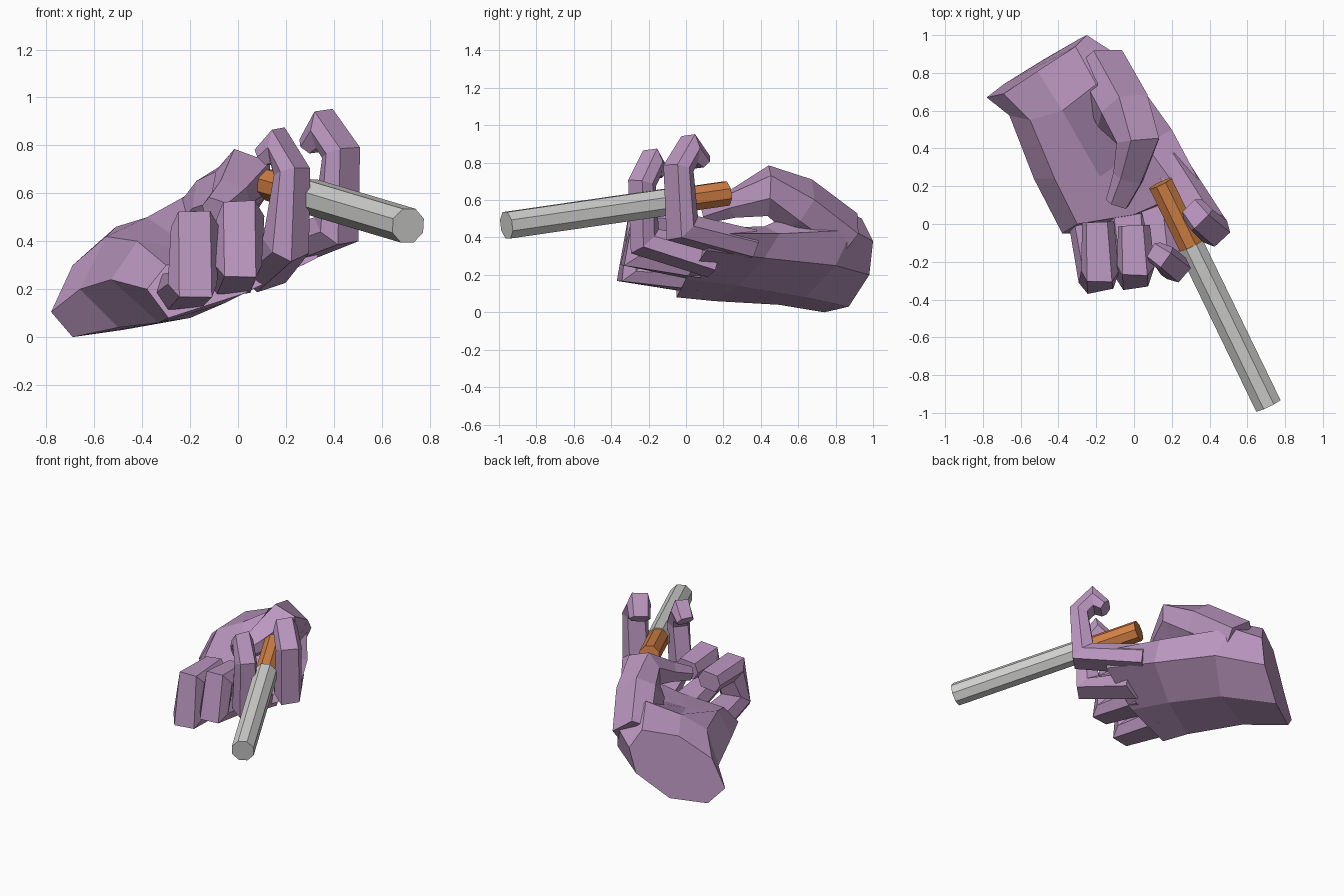
import bpy, bmesh, math
from mathutils import Vector


def material(name, rgb):
    m = bpy.data.materials.new(name)
    m.diffuse_color = (*rgb, 1)
    return m


SKIN = material("mauve skin", (0.50, 0.31, 0.53))
PAPER = material("pale grey paper", (0.65, 0.65, 0.64))
CORK = material("orange cork", (0.66, 0.22, 0.06))


def loft(name, rings, mat):
    """Skin a list of equal-sized rings and cap both ends."""
    bm = bmesh.new()
    vs = [[bm.verts.new(p) for p in r] for r in rings]
    n = len(vs[0])
    for a, b in zip(vs, vs[1:]):
        for i in range(n):
            j = (i + 1) % n
            bm.faces.new((a[i], a[j], b[j], b[i]))
    bm.faces.new(vs[0])
    bm.faces.new(vs[-1])
    bmesh.ops.recalc_face_normals(bm, faces=bm.faces)
    me = bpy.data.meshes.new(name)
    bm.to_mesh(me)
    bm.free()
    me.materials.append(mat)
    ob = bpy.data.objects.new(name, me)
    bpy.context.collection.objects.link(ob)
    return ob


# finger cross-section: pad with bevelled sides
SECTION = [(0.5, 0), (0.33, 0.5), (-0.33, 0.5), (-0.5, 0), (-0.33, -0.5), (0.33, -0.5)]


def finger(name, path, side):
    """path: (x, y, z, width, thickness) per joint; side: width direction."""
    pts = [Vector(p[:3]) for p in path]
    rings = []
    for i, p in enumerate(path):
        d0 = (pts[i] - pts[max(i - 1, 0)]).normalized()
        d1 = (pts[min(i + 1, len(pts) - 1)] - pts[i]).normalized()
        t = (d0 + d1).normalized()
        miter = 1 / max(0.7, t.dot(d1 if d1.length else d0))
        s = Vector(side)
        s = (s - t * s.dot(t)).normalized()
        u = t.cross(s)
        rings.append([pts[i] + s * a * p[3] + u * b * p[4] * miter for a, b in SECTION])
    return loft(name, rings, SKIN)


# palm: wrist cut, heel, middle, knuckles
loft("palm", [
    [(-0.78, 0.67, 0.105), (-0.69, 0.74, 0.0), (-0.48, 0.87, 0.03), (-0.29, 0.98, 0.20),
     (-0.25, 1.0, 0.38), (-0.31, 0.94, 0.50), (-0.51, 0.81, 0.46), (-0.69, 0.69, 0.30)],
    [(-0.66, 0.575, 0.20), (-0.50, 0.50, 0.04), (-0.20, 0.64, 0.08), (-0.02, 0.80, 0.25),
     (-0.08, 0.89, 0.44), (-0.20, 0.74, 0.60), (-0.38, 0.60, 0.50), (-0.55, 0.55, 0.42)],
    [(-0.53, 0.24, 0.24), (-0.33, 0.15, 0.06), (-0.06, 0.28, 0.14), (0.18, 0.42, 0.29),
     (0.20, 0.50, 0.42), (0.06, 0.42, 0.46), (-0.18, 0.25, 0.36), (-0.42, 0.24, 0.40)],
    [(-0.38, -0.05, 0.20), (-0.29, -0.05, 0.08), (0.02, 0.0, 0.18), (0.33, 0.11, 0.33),
     (0.36, 0.20, 0.42), (0.25, 0.16, 0.45), (0.0, 0.05, 0.34), (-0.30, 0.0, 0.30)],
], SKIN)

# thumb bending over the palm
finger("thumb", [(-0.19, 0.84, 0.40, 0.28, 0.24), (-0.06, 0.60, 0.57, 0.28, 0.26),
                 (0.02, 0.44, 0.65, 0.24, 0.20), (-0.03, 0.25, 0.58, 0.17, 0.13),
                 (-0.09, 0.11, 0.53, 0.13, 0.09)], (0.9, -0.3, -0.3))

# two raised fingers hooked around the cigarette
finger("index_finger", [(0.17, 0.33, 0.36, 0.20, 0.15), (0.41, -0.02, 0.45, 0.18, 0.14),
                        (0.43, -0.04, 0.77, 0.17, 0.11), (0.36, 0.02, 0.87, 0.16, 0.11),
                        (0.31, 0.08, 0.80, 0.14, 0.08)], (0.72, 0.69, 0.1))
finger("middle_finger", [(0.11, 0.15, 0.28, 0.20, 0.16), (0.20, -0.22, 0.38, 0.16, 0.14),
                         (0.225, -0.235, 0.69, 0.15, 0.11), (0.165, -0.18, 0.80, 0.14, 0.10),
                         (0.11, -0.15, 0.75, 0.12, 0.08)], (0.6, 0.75, 0.1))

# two curled fingers
finger("ring_finger", [(-0.03, 0.08, 0.25, 0.22, 0.15), (0.0, -0.27, 0.30, 0.20, 0.12),
                       (0.01, -0.22, 0.50, 0.20, 0.13), (0.0, -0.01, 0.49, 0.17, 0.12)],
       (1, 0.05, 0.12))
finger("little_finger", [(-0.24, 0.06, 0.19, 0.23, 0.16), (-0.19, -0.29, 0.22, 0.21, 0.12),
                         (-0.18, -0.25, 0.46, 0.20, 0.13), (-0.19, 0.01, 0.46, 0.17, 0.12)],
       (1, 0.1, 0.12))


# cigarette: paper tube and slimmer filter on one axis
def rod(name, a, b, r, mat):
    d = (b - a).normalized()
    s = d.cross(Vector((0, 0, 1))).normalized()
    u = s.cross(d)
    angles = [math.tau * (k + 0.5) / 8 for k in range(8)]
    loft(name, [[c + (s * math.cos(t) + u * math.sin(t)) * r for t in angles]
                for c in (a, b)], mat)


tip, mouth = Vector((0.71, -0.96, 0.465)), Vector((0.14, 0.215, 0.635))
seam = tip.lerp(mouth, 0.72)
rod("cigarette_paper", tip, seam, 0.077, PAPER)
rod("cigarette_filter", seam, mouth, 0.070, CORK)
